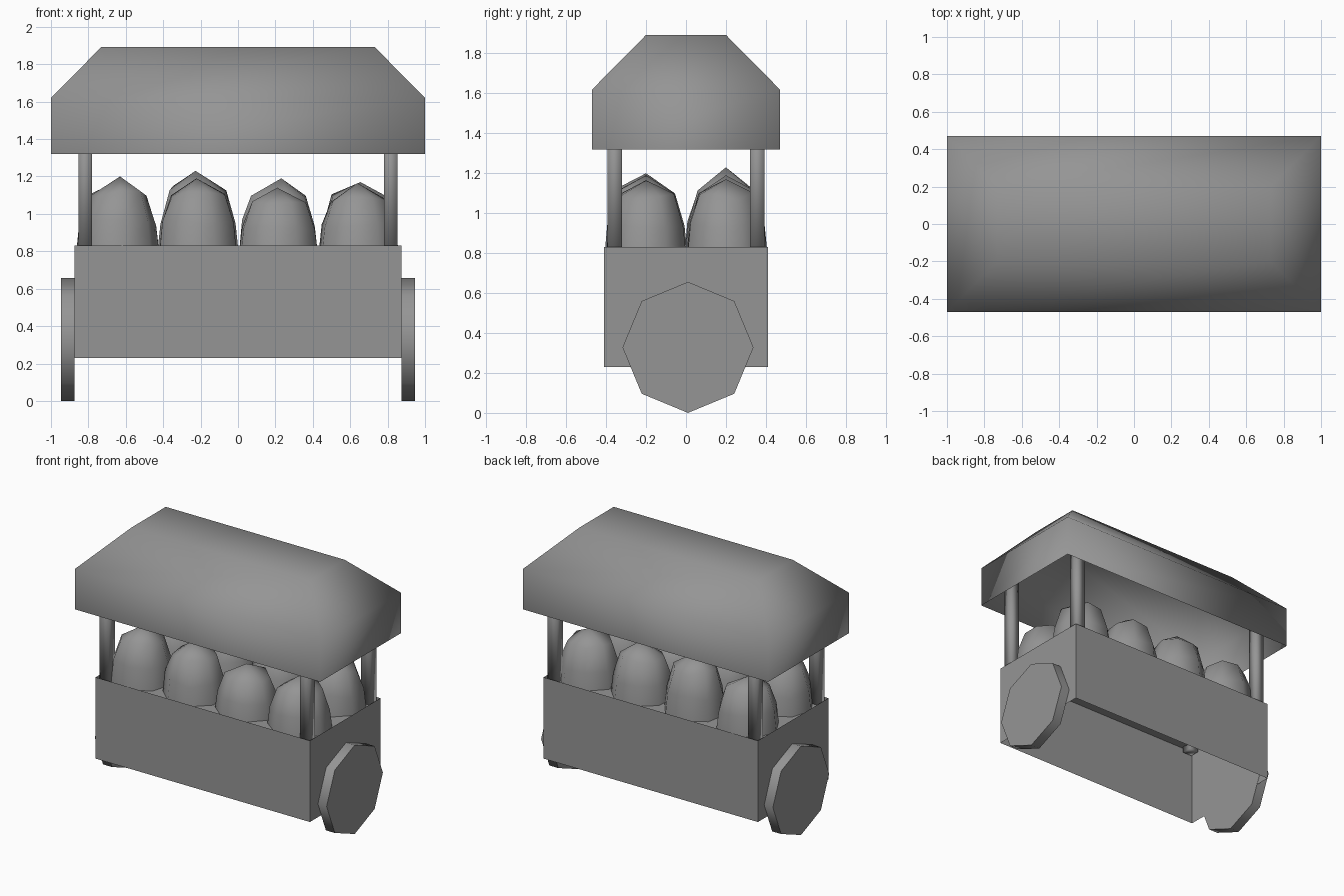
import bpy, bmesh, math, random
from mathutils import Matrix

if "Cube" in bpy.data.objects:
    bpy.data.objects.remove(bpy.data.objects["Cube"])

random.seed(4)

grey = bpy.data.materials.new("dark_grey")
grey.diffuse_color = (0.3, 0.3, 0.3, 1)
grey.use_nodes = True
grey.node_tree.nodes["Principled BSDF"].inputs["Base Color"].default_value = grey.diffuse_color


def make_object(name, bm, smooth_angle=None):
    bmesh.ops.recalc_face_normals(bm, faces=bm.faces)
    mesh = bpy.data.meshes.new(name)
    bm.to_mesh(mesh)
    bm.free()
    mesh.materials.append(grey)
    ob = bpy.data.objects.new(name, mesh)
    bpy.context.collection.objects.link(ob)
    if smooth_angle:
        bpy.ops.object.select_all(action='DESELECT')
        ob.select_set(True)
        bpy.context.view_layer.objects.active = ob
        bpy.ops.object.shade_smooth_by_angle(angle=math.radians(smooth_angle))
    return ob


def loft(bm, loops, cap_start=False, cap_end=False):
    rings = [[bm.verts.new(p) for p in loop] for loop in loops]
    for a, b in zip(rings, rings[1:]):
        n = len(a)
        for i in range(n):
            bm.faces.new((a[i], a[(i + 1) % n], b[(i + 1) % n], b[i]))
    if cap_start:
        bm.faces.new(rings[0][::-1])
    if cap_end:
        bm.faces.new(rings[-1])


def rect(x, y, z, cx=0, cy=0):
    return [(cx + a * x, cy + b * y, z) for a, b in ((-1, -1), (1, -1), (1, 1), (-1, 1))]


# Cart body: thin walls, open underneath
bm = bmesh.new()
loft(bm, [rect(0.875, 0.411, 0.23), rect(0.875, 0.411, 0.83)])
make_object("cart_walls", bm)

# Deck just below the rim
bm = bmesh.new()
bm.faces.new([bm.verts.new(p) for p in rect(0.875, 0.411, 0.805)])
make_object("cart_deck", bm)

# Canopy: hollow hipped shell, softly shaded
bm = bmesh.new()
loft(bm, [rect(1.0, 0.47, 1.32), rect(1.0, 0.47, 1.62), rect(0.73, 0.2, 1.893)],
     cap_end=True)
make_object("canopy", bm, 120)

for sx, side in ((-1, "left"), (1, "right")):
    # Square corner posts
    for sy, end in ((-1, "front"), (1, "back")):
        bm = bmesh.new()
        loft(bm, [rect(0.037, 0.037, z, sx * 0.817, sy * 0.357) for z in (0.76, 1.6)],
             cap_start=True, cap_end=True)
        make_object(f"{end}_{side}_post", bm, 120)
    # Eight-sided wheel
    bm = bmesh.new()
    bmesh.ops.create_cone(bm, cap_ends=True, segments=8, radius1=0.328, radius2=0.328,
                          depth=0.073, matrix=Matrix.Translation((sx * 0.9095, 0.01, 0.328))
                          @ Matrix.Rotation(math.pi / 2, 4, 'Y'))
    make_object(f"{side}_wheel", bm, 60)

# Sacks: two rows of four domed mounds, each a little different
tops = {-0.2: (1.20, 1.19, 1.14, 1.165), 0.2: (1.17, 1.23, 1.19, 1.17)}
profile = ((0.222, 0.0), (0.206, 0.38), (0.155, 0.77))
for y, heights in tops.items():
    for i, top in enumerate(heights):
        x = (-0.643, -0.214, 0.216, 0.645)[i]
        turn = random.uniform(0, 0.5)
        bm = bmesh.new()
        h = top - 0.80
        loft(bm, [[(x + r * math.cos(turn + k * math.pi / 4),
                    y + 0.94 * r * math.sin(turn + k * math.pi / 4),
                    0.80 + h * t + (random.uniform(-0.02, 0.02) if t else 0))
                   for k in range(8)] for r, t in profile], cap_start=True)
        # Peaked top fan
        bm.verts.ensure_lookup_table()
        ring = bm.verts[-8:]
        tip = bm.verts.new((x + random.uniform(-0.02, 0.02), y, top))
        for k in range(8):
            bm.faces.new((ring[k], ring[(k + 1) % 8], tip))
        make_object(f"sack_{'front' if y < 0 else 'back'}_{i + 1}", bm, 60)
